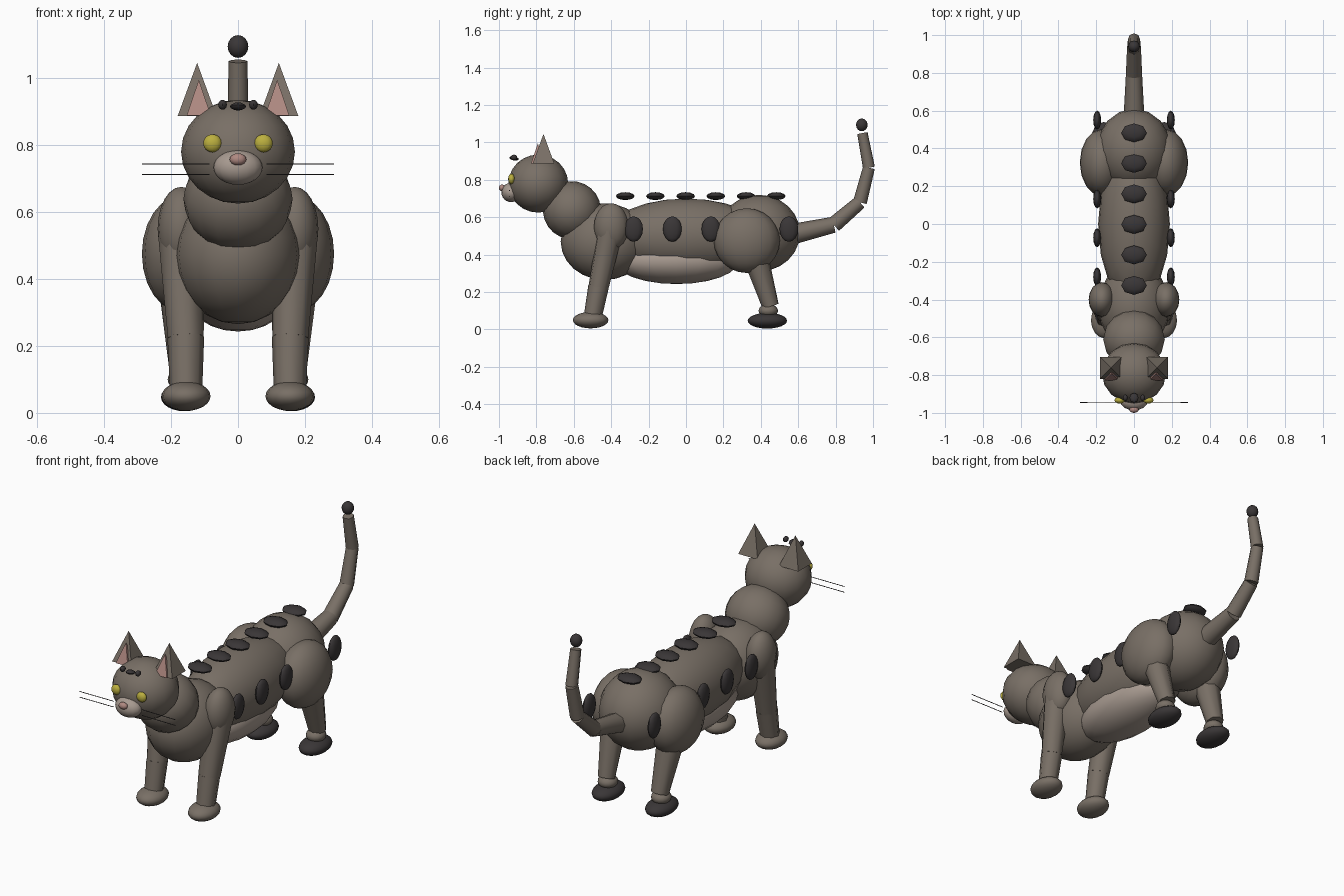
import bpy
from mathutils import Vector, Matrix

if "Cube" in bpy.data.objects:
    bpy.data.objects.remove(bpy.data.objects["Cube"])


def material(name, rgb):
    m = bpy.data.materials.new(name)
    m.diffuse_color = (*rgb, 1)
    m.use_nodes = True
    m.node_tree.nodes["Principled BSDF"].inputs["Base Color"].default_value = m.diffuse_color
    return m


FUR = material("grey_brown_fur", (0.19, 0.16, 0.132))
PALE = material("pale_fur", (0.39, 0.325, 0.28))
DARK = material("dark_markings", (0.042, 0.037, 0.038))
PINK = material("pink_skin", (0.43, 0.25, 0.22))
YELLOW = material("yellow_eye", (0.50, 0.43, 0.05))


def finish(name, mat, smooth=True):
    o = bpy.context.object
    o.name = name
    o.data.materials.append(mat)
    if smooth:
        bpy.ops.object.shade_smooth_by_angle(angle=0.9)
    return o


def ball(name, loc, radii, mat=FUR, seg=16, rings=12, tilt=0):
    """Ellipsoid, optionally tilted about x."""
    bpy.ops.mesh.primitive_uv_sphere_add(segments=seg, ring_count=rings, radius=1,
                                         location=loc, rotation=(tilt, 0, 0))
    o = bpy.context.object
    o.data.transform(Matrix.Diagonal((*radii, 1)))
    return finish(name, mat)


def limb(name, a, b, r1, r2, mat=FUR, sides=8):
    """Tapered cylinder between two points."""
    a, b = Vector(a), Vector(b)
    d = b - a
    bpy.ops.mesh.primitive_cone_add(vertices=sides, radius1=r1, radius2=r2,
                                    depth=d.length, location=(a + b) / 2)
    bpy.context.object.rotation_euler = d.to_track_quat('Z', 'Y').to_euler()
    return finish(name, mat)


def pyramid(name, loc, half, height, mat):
    """Square pyramid with its base centred at loc."""
    bpy.ops.mesh.primitive_cone_add(vertices=4, radius1=half * 2 ** 0.5, radius2=0,
                                    depth=height,
                                    location=(loc[0], loc[1], loc[2] + height / 2))
    bpy.context.object.data.transform(Matrix.Rotation(0.785398, 4, 'Z'))
    return finish(name, mat, False)


# Body masses
ball("torso", (0, 0, 0.50), (0.19, 0.43, 0.20))
ball("belly", (0, -0.05, 0.365), (0.16, 0.33, 0.122), PALE)
ball("chest", (0, -0.435, 0.47), (0.19, 0.235, 0.205))
ball("hips", (0, 0.39, 0.515), (0.20, 0.22, 0.205))
ball("neck", (0, -0.61, 0.638), (0.163, 0.155, 0.155), tilt=0.6)
ball("head", (0, -0.79, 0.78), (0.17, 0.16, 0.155))

# Face
ball("muzzle", (0, -0.935, 0.733), (0.073, 0.052, 0.052), PALE)
ball("nose", (0, -0.983, 0.757), (0.025, 0.017, 0.018), PINK, 12, 8)
ball("forehead_mark", (0, -0.92, 0.915), (0.024, 0.026, 0.011), DARK, 8, 6, -0.2)

for s, side in ((-1, "left"), (1, "right")):
    # Eyes, ears, whiskers and brow marks
    ball(side + "_eye", (s * 0.076, -0.933, 0.805), (0.028, 0.018, 0.027), YELLOW, 12, 8)
    ball(side + "_brow_mark", (s * 0.046, -0.92, 0.92), (0.013, 0.018, 0.015), DARK, 8, 6)
    pyramid(side + "_ear", (s * 0.122, -0.762, 0.887), 0.058, 0.158, FUR)
    pyramid(side + "_inner_ear", (s * 0.117, -0.792, 0.888), 0.036, 0.107, PINK)
    for i, z in enumerate((0.743, 0.712)):
        limb(f"{side}_whisker_{i}", (s * 0.085, -0.943, z), (s * 0.287, -0.945, z),
             0.002, 0.002, DARK, 6)

    # Front leg
    ball(side + "_shoulder", (s * 0.17, -0.40, 0.55), (0.07, 0.092, 0.125))
    limb(side + "_front_upper_leg", (s * 0.17, -0.405, 0.53), (s * 0.156, -0.468, 0.225),
         0.07, 0.055)
    limb(side + "_front_lower_leg", (s * 0.156, -0.468, 0.228), (s * 0.155, -0.50, 0.06),
         0.055, 0.048)
    ball(side + "_front_paw", (s * 0.155, -0.51, 0.05), (0.073, 0.095, 0.044))

    # Hind leg
    ball(side + "_thigh", (s * 0.17, 0.325, 0.475), (0.117, 0.177, 0.173))
    limb(side + "_hind_lower_leg", (s * 0.17, 0.375, 0.38), (s * 0.16, 0.452, 0.125),
         0.068, 0.045)
    ball(side + "_ankle", (s * 0.16, 0.44, 0.10), (0.05, 0.052, 0.035))
    ball(side + "_hind_paw", (s * 0.16, 0.435, 0.047), (0.07, 0.105, 0.042), DARK)

    # Flank spots
    for i, y in enumerate((-0.28, -0.073, 0.133, 0.55)):
        ball(f"{side}_flank_spot_{i}", (s * 0.195, y, 0.537), (0.021, 0.05, 0.068),
             DARK, 12, 8)

# Back spots
for i in range(6):
    ball(f"back_spot_{i}", (0, -0.325 + 0.1615 * i, 0.713), (0.068, 0.05, 0.021), DARK, 8, 6)

# Tail with a dark tip
path = [(0.57, 0.51), (0.79, 0.56), (0.93, 0.68), (0.978, 0.865), (0.943, 1.05)]
radii = [0.055, 0.043, 0.037, 0.032, 0.028]
for i in range(4):
    limb(f"tail_segment_{i}", (0, *path[i]), (0, *path[i + 1]), radii[i], radii[i + 1])
ball("tail_tip", (0, 0.94, 1.094), (0.031, 0.031, 0.034), DARK, 12, 8)
